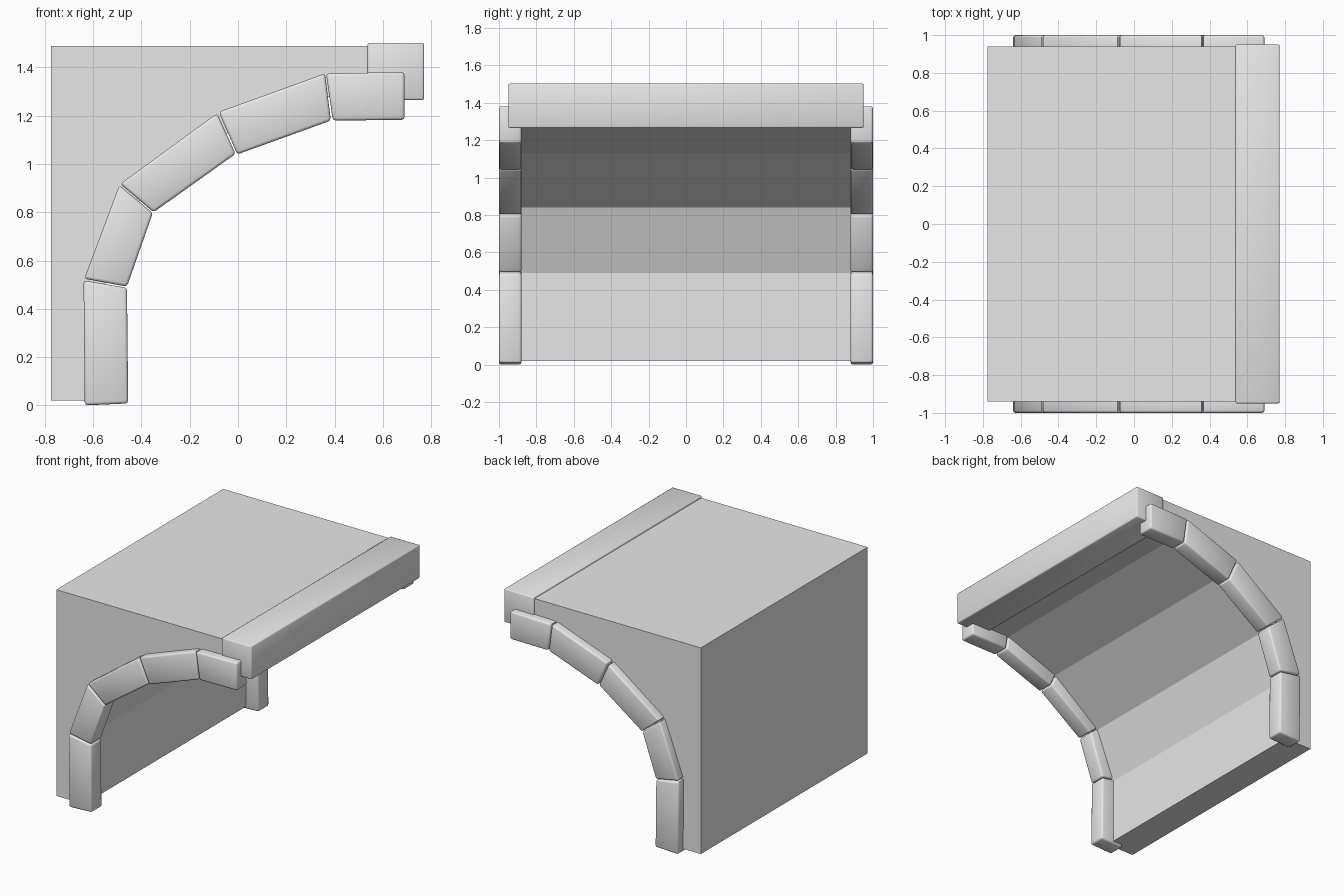
import bpy
import bmesh

if "Cube" in bpy.data.objects:
    bpy.data.objects.remove(bpy.data.objects["Cube"])

grey = bpy.data.materials.new("stone grey")
grey.diffuse_color = (0.8, 0.8, 0.8, 1)
grey.use_nodes = True
grey.node_tree.nodes["Principled BSDF"].inputs["Base Color"].default_value = grey.diffuse_color


def prism(name, profile, y0, y1, bevel=0.0):
    """Extrude an (x, z) profile from y0 to y1, with optional rounded edges."""
    bm = bmesh.new()
    face = bm.faces.new([bm.verts.new((x, y0, z)) for x, z in profile])
    ext = bmesh.ops.extrude_face_region(bm, geom=[face])
    verts = [g for g in ext["geom"] if isinstance(g, bmesh.types.BMVert)]
    bmesh.ops.translate(bm, verts=verts, vec=(0, y1 - y0, 0))
    bmesh.ops.recalc_face_normals(bm, faces=bm.faces[:])
    if bevel:
        bmesh.ops.bevel(bm, geom=bm.edges[:], offset=bevel, segments=2,
                        profile=0.5, affect='EDGES')
    mesh = bpy.data.meshes.new(name)
    bm.to_mesh(mesh)
    bm.free()
    mesh.materials.append(grey)
    obj = bpy.data.objects.new(name, mesh)
    bpy.context.collection.objects.link(obj)
    if bevel:
        bpy.ops.object.select_all(action='DESELECT')
        obj.select_set(True)
        bpy.context.view_layer.objects.active = obj
        bpy.ops.object.shade_smooth_by_angle(angle=0.87)
    return obj


# Wall block with a faceted vault cut out of its lower right side
prism("vault_body", [
    (-0.775, 0.02), (-0.555, 0.02), (-0.555, 0.49), (-0.415, 0.84),
    (-0.04, 1.13), (0.375, 1.278), (0.70, 1.278), (0.70, 1.49), (-0.775, 1.49),
], -0.94, 0.94)

# Ledge beam along the upper edge
prism("ledge_beam", [(0.537, 1.265), (0.771, 1.265), (0.771, 1.502), (0.537, 1.502)],
      -0.95, 0.95, 0.008)

# Arch stones on both ends
stones = [
    [(-0.635, 0.0), (-0.455, 0.008), (-0.46, 0.487), (-0.64, 0.518)],
    [(-0.637, 0.525), (-0.46, 0.492), (-0.353, 0.797), (-0.492, 0.912)],
    [(-0.488, 0.918), (-0.35, 0.80), (-0.01, 1.042), (-0.087, 1.21)],
    [(-0.08, 1.216), (-0.003, 1.04), (0.385, 1.18), (0.36, 1.375)],
    [(0.365, 1.375), (0.393, 1.18), (0.69, 1.183), (0.69, 1.381)],
]
for side, y0, y1 in (("front", -1.0, -0.88), ("back", 0.88, 1.0)):
    for i, profile in enumerate(stones, 1):
        prism(f"{side}_arch_stone_{i}", profile, y0, y1, 0.012)
